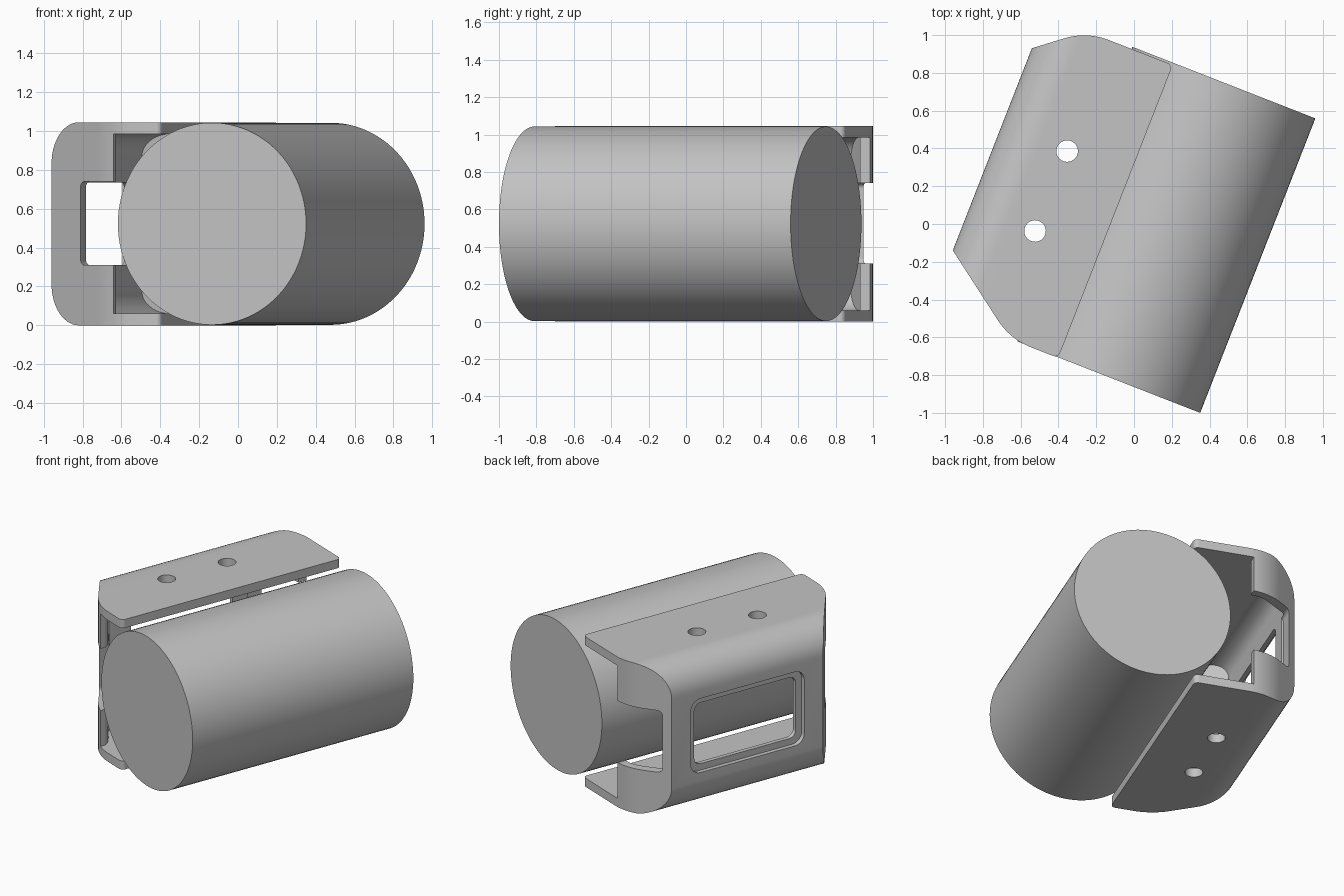
import bpy, bmesh, math
from mathutils import Vector

old = bpy.data.objects.get("Cube")
if old:
    bpy.data.objects.remove(old, do_unlink=True)

HEIGHT = 1.045
MID = HEIGHT / 2
WALL = 0.06
TURN = math.radians(-21.36)
PLACE = (0.171, -0.031, 0)

grey = bpy.data.materials.new("plain grey")
grey.use_nodes = True
colour = (0.55, 0.55, 0.55, 1)
grey.diffuse_color = colour
grey.node_tree.nodes["Principled BSDF"].inputs["Base Color"].default_value = colour


def rounded(corners, steps=14):
    """Corners are (a, b, tangent length); each is replaced by an arc."""
    result = []
    for i, (a, b, t) in enumerate(corners):
        p = Vector((a, b))
        if not t:
            result.append(p)
            continue
        before = (Vector(corners[i - 1][:2]) - p).normalized()
        after = (Vector(corners[(i + 1) % len(corners)][:2]) - p).normalized()
        weight = math.sin(before.angle(after) / 2)
        for k in range(steps + 1):
            s = k / steps
            c0, c1, c2 = (1 - s) ** 2, 2 * s * (1 - s) * weight, s * s
            result.append(((p + before * t) * c0 + p * c1 + (p + after * t) * c2)
                          / (c0 + c1 + c2))
    return result


def rectangle(a0, a1, b0, b1, r):
    return [(a0, b0, r), (a1, b0, r), (a1, b1, r), (a0, b1, r)]


def prism(name, corners, axis, lo, hi):
    """Extrude a rounded outline along one axis."""
    place = {"X": lambda p, h: (h, p.x, p.y),
             "Y": lambda p, h: (p.x, h, p.y),
             "Z": lambda p, h: (p.x, p.y, h)}[axis]
    bm = bmesh.new()
    face = bm.faces.new([bm.verts.new(place(p, lo)) for p in rounded(corners)])
    moved = bmesh.ops.extrude_face_region(bm, geom=[face])
    shift = Vector(place(Vector((0, 0)), hi - lo))
    bmesh.ops.translate(bm, vec=shift,
                        verts=[v for v in moved["geom"] if isinstance(v, bmesh.types.BMVert)])
    bmesh.ops.recalc_face_normals(bm, faces=bm.faces)
    mesh = bpy.data.meshes.new(name)
    bm.to_mesh(mesh)
    bm.free()
    obj = bpy.data.objects.new(name, mesh)
    bpy.context.collection.objects.link(obj)
    return obj


def combine(obj, tool, operation):
    """Apply a boolean and remove the tool."""
    mod = obj.modifiers.new("cut", "BOOLEAN")
    mod.operation, mod.solver, mod.object = operation, "EXACT", tool
    bpy.context.view_layer.update()
    graph = bpy.context.evaluated_depsgraph_get()
    mesh = bpy.data.meshes.new_from_object(obj.evaluated_get(graph))
    obj.modifiers.clear()
    obj.data = mesh
    bpy.data.objects.remove(tool, do_unlink=True)


# Bracket body: plan outline crossed with a rounded side profile
outline = [(-1.013, -0.513, 0), (-0.56, -0.84, 0.12), (-0.286, -0.84, 0.03),
           (-0.286, 0.825, 0.03), (-0.775, 0.825, 0.125), (-1.013, 0.636, 0)]
bracket = prism("bracket", outline, "Z", -0.1, HEIGHT + 0.1)
profile = [(-1.013, 0, 0.21), (0.1, 0, 0), (0.1, HEIGHT, 0), (-1.013, HEIGHT, 0.21)]
combine(bracket, prism("side_profile", profile, "Y", -1.2, 1.2), "INTERSECT")

# Cavity, leaving top and bottom plates, back wall and partial end walls
inner = [(-0.953, -0.482, 0), (-0.57, -0.754, 0.03), (-0.55, -0.79, 0), (-0.55, -1, 0),
         (0, -1, 0), (0, 1, 0), (-0.68, 1, 0), (-0.68, 0.765, 0),
         (-0.76, 0.758, 0.05), (-0.953, 0.607, 0)]
cavity = prism("cavity", inner, "Z", -0.1, HEIGHT + 0.1)
hollow = [(-0.953, WALL, 0.12), (0.2, WALL, 0),
          (0.2, HEIGHT - WALL, 0), (-0.953, HEIGHT - WALL, 0.12)]
combine(cavity, prism("hollow", hollow, "Y", -1.3, 1.3), "INTERSECT")
combine(bracket, cavity, "DIFFERENCE")

# Openings through the two end walls
for start, lo, hi in ((-0.79, -1.1, -0.5), (-0.965, 0.56, 1.1)):
    notch = rectangle(start, -0.3, 0.31, 0.74, 0.03)
    combine(bracket, prism("notch", notch, "Y", lo, hi), "DIFFERENCE")

# Stepped window in the back wall
for grow, depth in ((0.045, -0.983), (0, -0.85)):
    window = rectangle(-0.325 - grow, 0.445 + grow, 0.31 - grow, 0.735 + grow, 0.05 + grow / 2)
    combine(bracket, prism("window", window, "X", -1.2, depth), "DIFFERENCE")

# Two screw holes through both plates
turn_back = math.cos(TURN), math.sin(TURN)
for x, y in ((-0.354, 0.386), (-0.524, -0.037)):
    dx, dy = x - PLACE[0], y - PLACE[1]
    a = dx * turn_back[0] + dy * turn_back[1]
    b = dy * turn_back[0] - dx * turn_back[1]
    hole = [(a + 0.057 * math.cos(k * math.tau / 32),
             b + 0.057 * math.sin(k * math.tau / 32), 0) for k in range(32)]
    combine(bracket, prism("hole", hole, "Z", -0.2, HEIGHT + 0.2), "DIFFERENCE")

# Cylinder lying in front of the bracket
ring = [(0.52 * math.cos(k * math.tau / 96),
         MID + 0.52 * math.sin(k * math.tau / 96), 0) for k in range(96)]
cylinder = prism("cylinder", ring, "Y", -0.837, 0.837)

# Place, colour and shade
bpy.ops.object.select_all(action="DESELECT")
for obj in (bracket, cylinder):
    obj.rotation_euler.z = TURN
    obj.location = PLACE
    obj.data.materials.clear()
    obj.data.materials.append(grey)
    obj.select_set(True)
bpy.context.view_layer.objects.active = bracket
bpy.ops.object.shade_smooth_by_angle(angle=math.radians(25))
